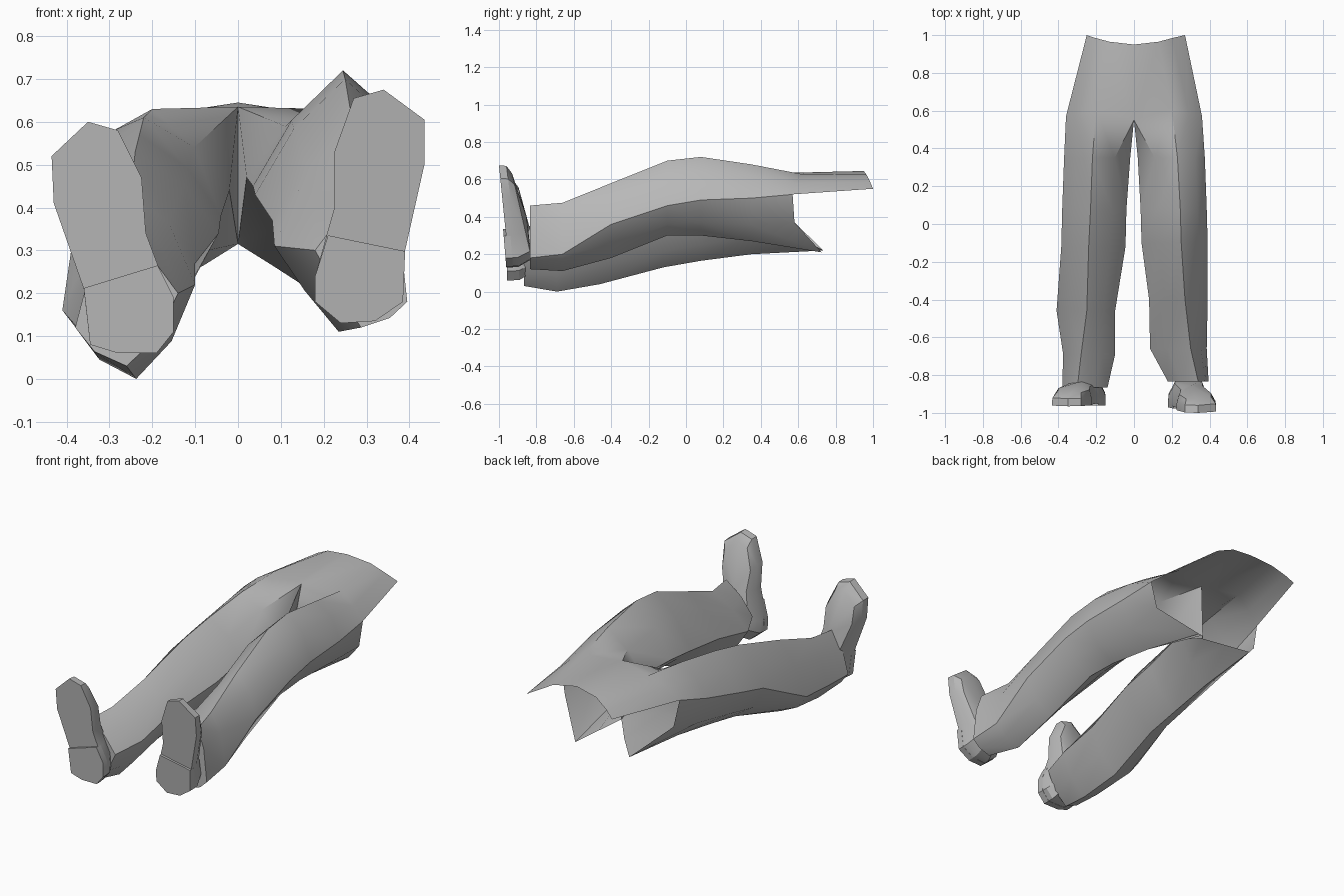
import bpy, bmesh, math
from mathutils import Vector

if "Cube" in bpy.data.objects:
    bpy.data.objects.remove(bpy.data.objects["Cube"])

GREY = (0.48, 0.48, 0.48, 1.0)
mat = bpy.data.materials.new("plain grey")
mat.diffuse_color = GREY
mat.use_nodes = True
bsdf = mat.node_tree.nodes["Principled BSDF"]
bsdf.inputs["Base Color"].default_value = GREY
bsdf.inputs["Roughness"].default_value = 0.8


def finish(bm, name, angle):
    bmesh.ops.remove_doubles(bm, verts=bm.verts, dist=0.0005)
    bmesh.ops.recalc_face_normals(bm, faces=bm.faces)
    me = bpy.data.meshes.new(name)
    bm.to_mesh(me)
    bm.free()
    me.materials.append(mat)
    ob = bpy.data.objects.new(name, me)
    bpy.context.collection.objects.link(ob)
    bpy.ops.object.select_all(action='DESELECT')
    ob.select_set(True)
    bpy.context.view_layer.objects.active = ob
    bpy.ops.object.shade_smooth_by_angle(angle=math.radians(angle))


def bridge(bm, a, b, closed=True):
    n = len(a)
    for i in range(n if closed else n - 1):
        j = (i + 1) % n
        bm.faces.new((a[i], a[j], b[j], b[i]))


def leg_ring(row, bulge):
    """Eight points: top, round the outer side, bottom, back up the inner side."""
    y, xi, xo, xt, zb, zi, zo, zt = row
    top, out = Vector((xt, y, zt)), Vector((xo, y, zo))
    low, inn = Vector(((xi + xo) / 2, y, zb)), Vector((xi, y, zi))

    def corner(ridge, flank, w):
        # halfway point pushed towards the box corner by w
        return ((ridge + flank) / 2).lerp(Vector((flank.x, y, ridge.z)), w)
    return [top, corner(top, out, bulge[0]), out, corner(low, out, bulge[1]),
            low, corner(low, inn, bulge[2]), inn, corner(top, inn, bulge[3])]


# Leg sections: y, inner x, outer x, ridge x, bottom z, inner z, outer z, top z
LEFT = [(-.835, .18, .395, .34, .12, .30, .18, .46),
        (-.66, .085, .385, .30, .11, .31, .20, .475),
        (-.40, .08, .390, .27, .18, .37, .36, .58),
        (-.10, .04, .390, .25, .30, .43, .46, .70),
        (.08, .035, .385, .245, .30, .45, .49, .72),
        (.35, .02, .375, .23, .27, .47, .50, .68)]
RIGHT = [(-.865, -.14, -.380, -.30, .03, .20, .12, .35),
         (-.69, -.10, -.375, -.28, .00, .22, .12, .36),
         (-.46, -.10, -.410, -.25, .04, .27, .16, .43),
         (-.12, -.045, -.385, -.24, .13, .34, .33, .53),
         (.08, -.04, -.380, -.23, .165, .38, .38, .57),
         (.35, -.02, -.370, -.22, .20, .44, .45, .61)]

# Trousers: two lofted legs joined at the crotch, with an open waist
bm = bmesh.new()
for s, rows, bulge, tip, waist_x in (
        (1, LEFT, (.30, .25, .05, .14), (.165, .725, .21), .27),
        (-1, RIGHT, (.14, .25, .20, .18), (.17, .735, .22), .25)):
    hip = [(.20, .61, .63), (.29, .585, .58), (.36, .57, .52), (.33, .58, .37),
           tip, (.08, .65, .265), (0, .56, .315), (0, .55, .635)]
    rings = [leg_ring(r, bulge) for r in rows]
    rings.append([Vector((s * x, y, z)) for x, y, z in hip])
    loops = [[bm.verts.new(p) for p in r] for r in rings]
    for a, b in zip(loops, loops[1:]):
        bridge(bm, a, b)
    bm.faces.new(loops[0])
    # front panel running up to the waist
    waist = [(0, .95, .645), (.13, .965, .625), (.205, .985, .585), (waist_x, 1, .55)]
    edge = [bm.verts.new((s * x, y, z)) for x, y, z in waist]
    h = loops[-1]
    bridge(bm, [h[7], h[0], h[1], h[2]], edge, closed=False)
finish(bm, "trousers", 35)


def shoe(side, outline, split, y_heel, y_toe):
    zs = [z for _, z in outline]
    z0, z1 = min(zs), max(zs)

    def sole_y(z):
        return y_heel + (y_toe - y_heel) * (z - z0) / (z1 - z0)

    # upper: sole outline lofted back and narrowed to the instep
    bm = bmesh.new()
    cx = sum(x for x, _ in outline) / len(outline)
    cz = (z0 + z1) / 2
    rings = []
    for heel_k, toe_k, z_k, heel_d, toe_d in ((1, 1, 1, .01, 0),
                                              (.98, .98, .99, .06, .04),
                                              (.70, .80, .84, .13, .07)):
        ring = []
        for x, z in outline:
            t = (z - z0) / (z1 - z0)
            k = heel_k if t < .6 else toe_k
            ring.append(bm.verts.new((cx + (x - cx) * k,
                                      sole_y(z) + heel_d + (toe_d - heel_d) * t,
                                      cz + (z - cz) * z_k)))
        rings.append(ring)
    for a, b in zip(rings, rings[1:]):
        bridge(bm, a, b)
    bm.faces.new(rings[0])
    centre = bm.verts.new((cx, sole_y(cz) + .125, cz))
    last = rings[-1]
    for i in range(len(last)):
        bm.faces.new((last[i], last[(i + 1) % len(last)], centre))
    finish(bm, side + "_shoe", 30)

    # heel block under the lower part of the sole
    (ax, az), (bx, bz) = split
    pts = [p for p in outline
           if p[1] < az + (bz - az) * (p[0] - ax) / (bx - ax) - .005]
    pts += [split[0], split[1]]
    mx, mz = sum(p[0] for p in pts) / len(pts), sum(p[1] for p in pts) / len(pts)
    pts.sort(key=lambda p: math.atan2(p[1] - mz, p[0] - mx))
    bm = bmesh.new()
    a = [bm.verts.new((x, sole_y(z) - .006, z)) for x, z in pts]
    b = [bm.verts.new((x, sole_y(z) + .03, z)) for x, z in pts]
    bridge(bm, a, b)
    bm.faces.new(a)
    bm.faces.new(b)
    finish(bm, side + "_heel", 30)


# Shoes: sole outlines as x, z points
shoe("left",
     [(.34, .675), (.435, .605), (.435, .50), (.39, .30), (.385, .18), (.32, .135),
      (.24, .13), (.18, .18), (.18, .24), (.225, .40), (.225, .53), (.27, .655)],
     ((.21, .335), (.39, .298)), -.955, -1.0)
shoe("right",
     [(-.35, .60), (-.28, .58), (-.225, .47), (-.215, .34), (-.185, .26), (-.15, .19),
      (-.15, .11), (-.19, .06), (-.28, .06), (-.345, .08), (-.36, .21), (-.43, .41),
      (-.435, .52)],
     ((-.36, .212), (-.187, .265)), -.95, -.965)
